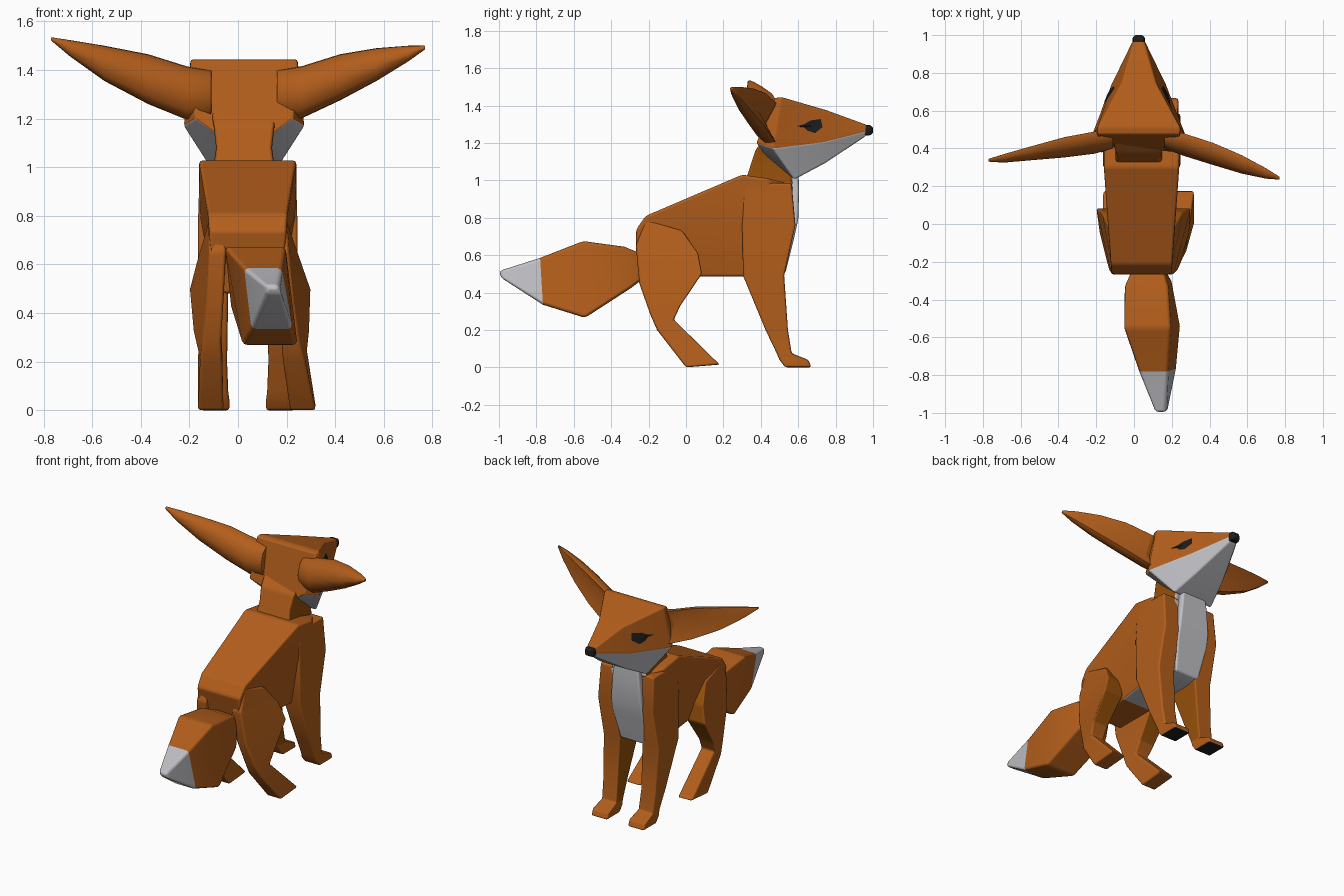
import bpy
import bmesh
from mathutils import Vector
from mathutils.bvhtree import BVHTree

if "Cube" in bpy.data.objects:
    bpy.data.objects.remove(bpy.data.objects["Cube"])

ORANGE, BROWN, WHITE, BLACK = range(4)
MATS = []
for mat_name, col in (("orange fur", (0.45, 0.112, 0.011)), ("brown fur", (0.30, 0.08, 0.003)),
                      ("white fur", (0.53, 0.53, 0.56)), ("black", (0.012, 0.012, 0.013))):
    m = bpy.data.materials.new(mat_name)
    m.diffuse_color = (*col, 1)
    m.use_nodes = True
    m.node_tree.nodes["Principled BSDF"].inputs["Base Color"].default_value = m.diffuse_color
    MATS.append(m)


def finish(bm, name, bevel, angle=0.4):
    bmesh.ops.recalc_face_normals(bm, faces=bm.faces)
    me = bpy.data.meshes.new(name)
    bm.to_mesh(me)
    bm.free()
    for m in MATS:
        me.materials.append(m)
    ob = bpy.data.objects.new(name, me)
    bpy.context.collection.objects.link(ob)
    if bevel:
        for p in me.polygons:
            p.use_smooth = True
        mod = ob.modifiers.new("soft edges", 'BEVEL')
        mod.width = bevel
        mod.segments = 2
        mod.limit_method = 'ANGLE'
        mod.angle_limit = angle
        mod.harden_normals = angle < 0.5
    return ob


def loft(name, rings, rule=lambda i, j: ORANGE, caps=(ORANGE, ORANGE), bevel=0.015, angle=0.4):
    """Skin closed rings; rule(segment, side) picks the colour."""
    bm = bmesh.new()
    vs = [[bm.verts.new(p) for p in r] for r in rings]
    n = len(rings[0])
    for i in range(len(rings) - 1):
        for j in range(n):
            k = (j + 1) % n
            f = bm.faces.new((vs[i][j], vs[i][k], vs[i + 1][k], vs[i + 1][j]))
            f.material_index = rule(i, j)
    for ring, c in zip((vs[0], vs[-1]), caps):
        bm.faces.new(ring).material_index = c
    return finish(bm, name, bevel, angle)


def hexring(cx, top, mid, bot):
    """Six-sided symmetric ring; each level is (y, z, half width)."""
    (yt, zt, wt), (ym, zm, wm), (yb, zb, wb) = top, mid, bot
    return [(cx + wt, yt, zt), (cx - wt, yt, zt), (cx - wm, ym, zm),
            (cx - wb, yb, zb), (cx + wb, yb, zb), (cx + wm, ym, zm)]


def flat(z, y0, y1, x0, x1):
    return [(x1, y0, z), (x1, y1, z), (x0, y1, z), (x0, y0, z)]


CX = 0.04    # body centre
HX = 0.025   # head centre

# torso with white belly
loft("body", [hexring(CX, *r) for r in (
    ((-0.265, .74, .16), (-0.275, .62, .15), (-0.2, .48, .10)),
    ((-0.215, .81, .165), (-0.1, .65, .14), (0.08, .485, .11)),
    ((0.30, 1.03, .20), (0.30, .80, .195), (0.30, .485, .14)),
    ((0.44, 1.01, .20), (0.45, .80, .20), (0.45, .485, .14)),
    ((0.57, .975, .12), (0.575, .78, .12), (0.52, .50, .10)))],
    lambda i, j: WHITE if j == 3 and i > 0 else ORANGE, (ORANGE, WHITE))

# neck
loft("neck", [flat(.97, .31, .57, HX - .13, HX + .13),
              flat(1.08, .345, .56, HX - .115, HX + .115),
              flat(1.17, .375, .56, HX - .125, HX + .125),
              flat(1.26, .46, .56, HX - .14, HX + .14)],
     lambda i, j: (BROWN, WHITE, BROWN, ORANGE)[j])

# white chest bib
loft("chest_bib", [flat(z, y0, y1, HX - w, HX + w) for z, y0, y1, w in (
    (1.07, .50, .60, .085), (.95, .50, .605, .10), (.79, .50, .60, .115),
    (.70, .48, .58, .115), (.50, .43, .53, .09))],
    lambda i, j: WHITE, (WHITE, WHITE))

# head: the lower sides and jaw are white
head = loft("head", [hexring(HX, *r) for r in (
    ((0.475, 1.44, .22), (0.372, 1.20, .20), (0.42, 1.14, .12)),
    ((0.51, 1.445, .22), (0.465, 1.17, .25), (0.58, 1.005, .145)),
    ((0.75, 1.375, .09), (0.74, 1.205, .145), (0.74, 1.09, .10)),
    ((0.97, 1.295, .028), (0.965, 1.262, .035), (0.96, 1.235, .024)))],
    lambda i, j: WHITE if j in (2, 3, 4) else ORANGE, bevel=0.01)

# nose
loft("nose", [hexring(HX, (y, 1.268 + h, w), (y, 1.268, w * 1.2), (y, 1.268 - h, w))
              for y, h, w in ((.955, .027, .028), (.985, .027, .028), (1.0, .015, .015))],
     lambda i, j: BLACK, (BLACK, BLACK), 0.005)

# eyes: thin plates laid onto the head surface
surface = BVHTree.FromObject(head, bpy.context.evaluated_depsgraph_get())
EYE = [(.675, 1.29), (.59, 1.288), (.635, 1.302), (.665, 1.32), (.72, 1.328),
       (.73, 1.285), (.69, 1.253), (.65, 1.265), (.63, 1.285)]
for side, label in ((-1, "left"), (1, "right")):
    bm = bmesh.new()
    vs = []
    for y, z in EYE:
        hit = surface.ray_cast(Vector((HX + side, y, z)), Vector((-side, 0, 0)))[0]
        x = hit.x if hit else HX + side * .15
        vs.append(bm.verts.new((x + side * .006, y, z)))
    for a in range(1, len(vs)):
        b = a % (len(vs) - 1) + 1
        bm.faces.new((vs[0], vs[a], vs[b])).material_index = BLACK
    finish(bm, label + "_eye", 0)


# ears: long pointed shells, hollow towards the front
def ear(name, rows):
    rings = []
    for x, yf, yb, zt, zb, hollow in rows:
        d, h, c = yf - yb, (zt - zb) / 2, (zt + zb) / 2
        rings.append([(x, yf, zt), (x, yf - .4 * d, c + .97 * h), (x, yf - .8 * d, c + .65 * h),
                      (x, yb, c), (x, yf - .85 * d, c - .65 * h), (x, yf - .5 * d, c - .97 * h),
                      (x, yf, zb), (x, yf - hollow * d, c)])
    loft(name, rings, lambda i, j: BROWN if j > 5 and i == 0 else ORANGE, bevel=0.006, angle=1.0)


ear("left_ear", [(-.11, .49, .40, 1.40, 1.20, .5), (-.21, .49, .372, 1.415, 1.195, .5),
                 (-.37, .46, .352, 1.465, 1.26, .35), (-.55, .41, .337, 1.50, 1.355, .2),
                 (-.69, .37, .325, 1.523, 1.455, .1), (-.77, .345, .33, 1.535, 1.522, 0)])
ear("right_ear", [(.16, .49, .40, 1.40, 1.20, .5), (.26, .482, .362, 1.415, 1.20, .5),
                  (.42, .43, .312, 1.465, 1.275, .35), (.57, .365, .267, 1.49, 1.355, .2),
                  (.70, .295, .24, 1.50, 1.435, .1), (.77, .25, .235, 1.50, 1.485, 0)])

# legs on both sides
for s, label in ((-1, "left"), (1, "right")):
    # front leg rows: z, y back, y front, inner and outer offset from the centre
    loft(label + "_front_leg", [flat(z, y0, y1, CX + s * xi, CX + s * xo) for z, y0, y1, xi, xo in (
        (.985, .31, .565, .085, .198), (.76, .30, .585, .085, .205), (.49, .305, .525, .08, .205),
        (.20, .425, .545, .085, .195), (.075, .485, .565, .08, .19),
        (.04, .50, .655, .075, .195), (.0, .53, .67, .075, .195))],
        lambda i, j: BROWN if j == 2 and i in (1, 2, 3) else ORANGE, (ORANGE, BLACK), 0.012)

    # hind leg rows: back y z, front y z, inner and outer offset, outward splay of the
    # right one, and how far the outer face narrows towards the back
    splay = max(s, 0)
    rings = []
    for yb, zb, yf, zf, xi, xo, out, tuck in (
            (-.215, .79, -.02, .73, .09, .17, 0, .01), (-.268, .65, .065, .61, .09, .21, .01, .05),
            (-.25, .45, .085, .50, .10, .24, .02, .07), (-.19, .28, -.03, .33, .11, .225, .03, .04),
            (-.155, .20, -.065, .255, .105, .205, .04, .01), (.0, .0, .18, .015, .10, .205, .075, 0)):
        xi, xo = CX + s * (xi + out * splay), CX + s * (xo + out * splay)
        rings.append([(xo - s * tuck, yb, zb), (xo, yf, zf), (xi, yf, zf), (xi, yb, zb)])
    loft(label + "_hind_leg", rings,
         lambda i, j: BROWN if i < 3 and j == 1 else ORANGE, bevel=0.012)

# tail rows: top y, z, x range, then bottom y, z, x range; the last segment is white
tail = ((-.22, .60, .00, .15, -.22, .48, .02, .15), (-.33, .645, -.05, .18, -.30, .42, -.03, .20),
        (-.55, .675, -.055, .195, -.54, .265, .02, .245), (-.78, .585, .025, .18, -.765, .335, .055, .225),
        (-1.0, .515, .11, .165, -.99, .48, .12, .185))
loft("tail", [[(a, yt, zt), (b, yt, zt), (d, yb, zb), (c, yb, zb)]
              for yt, zt, a, b, yb, zb, c, d in tail],
     lambda i, j: WHITE if i == 3 else ORANGE, (ORANGE, WHITE), 0.02)
